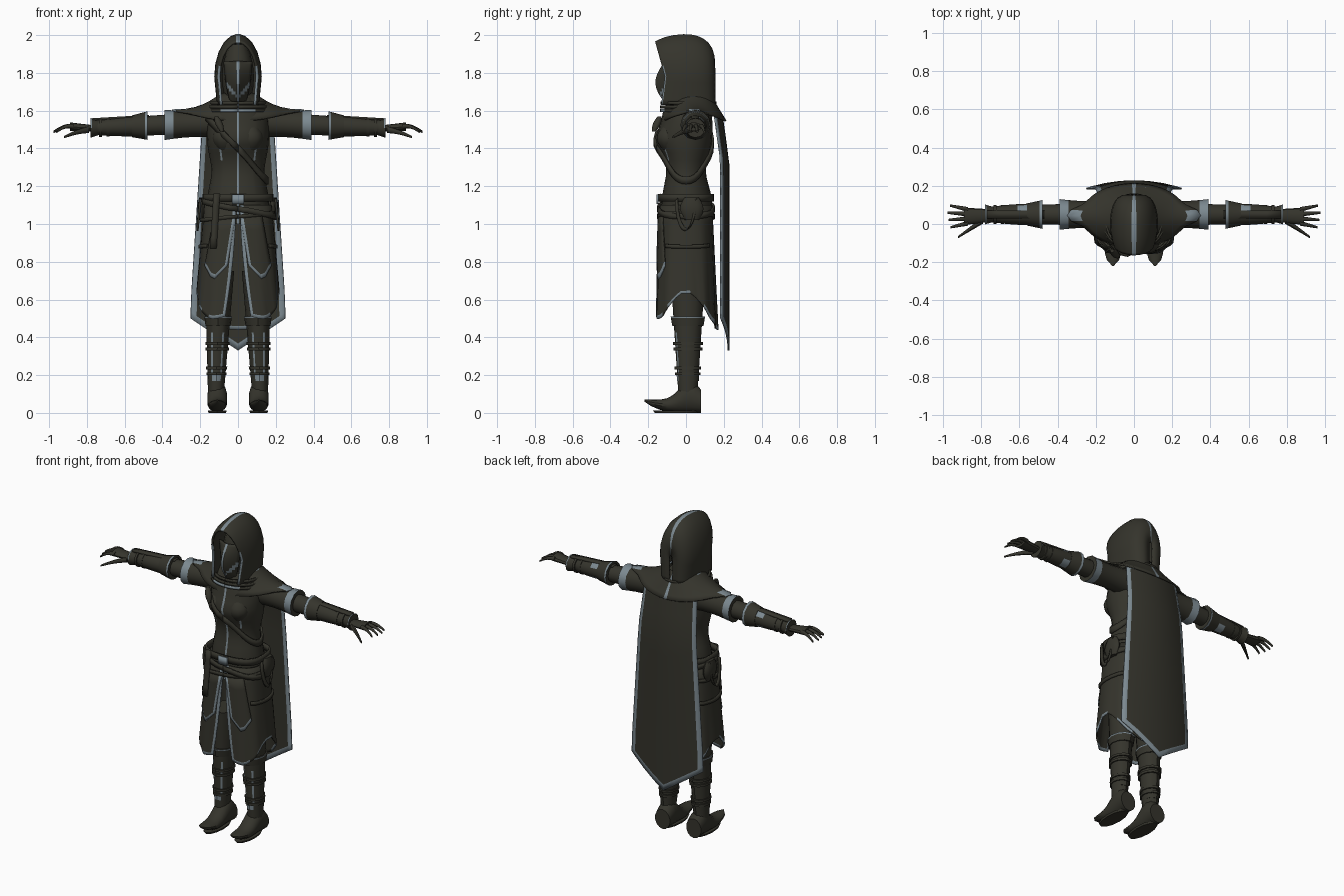
import bpy, bmesh
from math import sin, cos, pi, tau, exp, sqrt, copysign, radians
from mathutils import Vector

if "Cube" in bpy.data.objects:
    bpy.data.objects.remove(bpy.data.objects["Cube"], do_unlink=True)


def material(name, colour):
    mat = bpy.data.materials.new(name)
    mat.use_nodes = True
    mat.diffuse_color = colour
    mat.node_tree.nodes["Principled BSDF"].inputs["Base Color"].default_value = colour
    return mat


materials = [material("dark_olive_cloth", (.035, .034, .025, 1)),
             material("grey_blue_trim", (.2, .25, .28, 1))]
made = []


def plain(u, v):
    return False


def all_trim(u, v):
    return True


def start_trim(u, v):
    return v < .2


def end_trim(u, v):
    return v > .8


def near(value, target, reach):
    return abs(value - target) < reach


def bump(value, centre, width):
    return exp(-((value - centre) / width) ** 2)


def span(first, last, count):
    return [first + (last - first) * k / count for k in range(count + 1)]


def turns(count, stripes=(), half=.04):
    """Angles around a body, with a narrow strip at each listed step."""
    steps = [(tau * k / count, k in stripes) for k in range(count)]
    return [angle + offset for angle, strip in steps for offset in ((-half, half) if strip else (0,))]


def sheet(name, point, us, vs, trim=plain, thick=.008, mirror=False, closed=False):
    """Surface from a function of two parameters; trim(u, v) picks the colour of each face."""
    bm = bmesh.new()
    rows = [[bm.verts.new(point(u, v)) for u in us] for v in vs]
    ends = us[1:] + ([us[0] + tau] if closed else [])
    for j in range(len(vs) - 1):
        for i, end in enumerate(ends):
            k = (i + 1) % len(us)
            face = bm.faces.new((rows[j][i], rows[j][k], rows[j + 1][k], rows[j + 1][i]))
            face.material_index = int(trim((us[i] + end) / 2, (vs[j] + vs[j + 1]) / 2))
    if closed and not thick:
        bm.faces.new(rows[0])
        bm.faces.new(rows[-1])
    bmesh.ops.recalc_face_normals(bm, faces=bm.faces)
    mesh = bpy.data.meshes.new(name)
    bm.to_mesh(mesh)
    bm.free()
    for mat in materials:
        mesh.materials.append(mat)
    part = bpy.data.objects.new(name, mesh)
    bpy.context.collection.objects.link(part)
    if thick:
        solid = part.modifiers.new("thickness", 'SOLIDIFY')
        solid.thickness, solid.offset = thick, 0
    if mirror:
        part.modifiers.new("mirror", 'MIRROR')
    made.append(part)


def tapered(name, start, end, r_start, r_end, flat=1, bulge=0, sag=0, trim=plain, around=turns(12), mirror=True):
    """Capped limb along its longest axis, with an optional swelling and bend."""
    start, end = Vector(start), Vector(end)
    reach = end - start
    main = max(range(3), key=lambda k: abs(reach[k]))
    side, depth = [k for k in range(3) if k != main]

    def point(u, v):
        p = start + reach * v
        r = r_start + (r_end - r_start) * v + bulge * sin(pi * v)
        p.z += sag * sin(pi * v)
        p[side] += r * sin(u)
        p[depth] -= r * flat * cos(u)
        return p
    sheet(name, point, around, span(0, 1, 6), trim, 0, mirror, True)


def ribbon(name, path, side, trim=plain, thick=.012, mirror=False):
    side = Vector(side)
    sheet(name, lambda u, v: Vector(path[u]) + side * v, list(range(len(path))), (-.5, .5), trim, thick, mirror)


def loop(name, surface, z, slope, scale, height, arc=(0, tau), trim=plain, mirror=False):
    """Strap that follows a body surface, tilted from side to side."""
    path = [surface(t, z + slope * sin(t), scale) for t in span(*arc, 32)]
    ribbon(name, path, (0, 0, height), trim, mirror=mirror)


# Torso with a centre stripe and side-front seams
def torso(t, z, scale=1):
    neck, waist = bump(z, 1.7, .08), bump(z, 1.28, .1)
    width = .165 - .025 * waist - .09 * neck
    front = .13 + .035 * bump(z, 1.45, .06) - .025 * waist - .05 * neck
    back = .14 - .035 * waist - .03 * neck
    return (width * scale * sin(t), -cos(t) * scale * (front if cos(t) > 0 else back), z)


sheet("torso", torso, turns(20, (0, 2, 18)), span(1, 1.67, 16), thick=0, closed=True,
      trim=lambda t, z: near(t, 0, .01) or near(z, 1.42, .1) and near(abs(t - pi), pi * .8, .03))
tapered("bust", (.07, -.09, 1.38), (.07, -.09, 1.53), .02, .02, bulge=.045)


# Hood: arches swept from the brim to the back of the head
def hood(u, b):
    over = min(abs(u), 1) * pi / 2
    leg = max(0, abs(u) - 1)
    spread = sqrt(cos(b))
    brim = .07 * max(0, -sin(b)) * cos(over)
    return (copysign(.12 * spread * sin(over) * (1 - .12 * leg), u),
            .15 * sin(b) - brim - .02 * leg * (b < 0),
            1.78 + .22 * spread * cos(over) - .15 * leg)


half_arch = [.06] + span(.2, 2, 9)
sheet("hood", hood, [-u for u in reversed(half_arch)] + half_arch, [-.82] + span(-.75, 1.56, 10), thick=.012,
      trim=lambda u, b: near(u, 0, .01) or b < -.75 and abs(u) > .8)

# Head, pointed mask and scarf
tapered("head", (0, 0, 1.6), (0, 0, 1.95), .05, .05, 1.2, bulge=.035, mirror=False)


def mask(u, v):
    return (.075 * u * (.4 + .6 * sqrt(v)),
            -.08 - (1 - abs(u)) * (.03 + .055 * sin(pi * v)), 1.64 + .22 * v)


sheet("mask", mask, [-1, -.8, -.6, -.4, -.2, -.08, .08, .2, .4, .6, .8, 1], span(0, 1, 14),
      lambda u, v: near(u, 0, .01) or near(v, .15 + .3 * abs(u), .05))
for step in range(3):
    loop("neck_scarf", torso, 1.6 + .02 * step, 0, 1.1 + .08 * step, .015,
         trim=lambda t, v: step == 0 and near(abs(t - 16), 16, 3))


# Shoulder mantle with pointed tips
def mantle(t, v):
    s = abs(sin(t))
    tip = max(0, s - .93) / .07 * v ** 4
    return (copysign(.085 + .19 * v + .075 * tip, sin(t)) * s,
            .03 + .015 * v - cos(t) * (.09 + .075 * v),
            1.69 - .145 * v + (.045 * s * s + .012 * tip) * v * v)


sheet("shoulder_mantle", mantle, turns(36, (0, 18)), span(0, 1, 6), thick=.01, closed=True,
      trim=lambda t, v: near(t % pi, 0, .01) or near(t % pi, pi / 2, .2) and (v > .8 or v < .2))


# Cape with bordered edges and a pointed hem
def cape(u, v):
    drop = v * (1.08 + .17 * (1 - abs(u)))
    return (u * (.185 + .065 * min(1, drop)), .19 + .035 * min(1, drop * 4) - .04 * u * u, 1.58 - drop)


sheet("cape", cape, [-1, -.88] + span(-.6, .6, 4) + [.88, 1], [0, .02] + span(.1, .97, 8) + [1],
      lambda u, v: abs(u) > .9 or not near(v, .5, .48))


# Coat skirt, slit at the front, with a pointed hem
def skirt_surface(t, z, scale=1):
    flare = (1.1 - z) * 2
    s, c = sin(t), cos(t)
    fold = scale * (1 + .02 * flare * cos(12 * t))
    return ((.175 + .042 * flare) * fold * copysign(abs(s) ** .8, s),
            -(.135 + .022 * flare) * fold * copysign(abs(c) ** .7, c), z)


def skirt(u, v):
    slit = .03 + .2 * v * v
    t = slit + u * (tau - 2 * slit)
    hem = .64 - .2 * abs(cos(t)) ** 1.2 + .08 * max(0, cos(t)) ** 8
    return skirt_surface(t, 1.1 + v * (hem - 1.1))


sheet("coat_skirt", skirt, [0, .012] + span(.03, .97, 40) + [.988, 1], span(0, .97, 6) + [1],
      lambda u, v: not near(u, .5, .49) or v > .97 and sin(40 * u) > -.5)


# Short pointed front panels over the skirt
def panel(u, v):
    hem = .7 + .16 * abs(u - .5)
    return skirt_surface(.03 + .16 * v + u * (.62 + .1 * v), 1.04 + v * (hem - 1.04), 1.05)


sheet("front_panel", panel, [0, .1] + span(.25, 1, 4), span(0, .93, 4) + [1],
      lambda u, v: u < .1 or v > .93, mirror=True)

# Belts, straps, buckle and pouches
loop("waist_belt", skirt_surface, 1.14, 0, 1.06, .04)
loop("hip_belt", skirt_surface, 1.08, -.04, 1.08, .03)
loop("lower_belt", skirt_surface, 1.04, .02, 1.07, .02)
loop("thigh_strap", skirt_surface, .9, -.02, 1.04, .02, (.9, 2.4), mirror=True)
loop("chest_strap", torso, 1.4, -.17, 1.06, .04)
loop("buckle", skirt_surface, 1.13, 0, 1.13, .05, (-.1, .1), all_trim)
ribbon("hanging_strap", [skirt_surface(-.55, z, 1.12) for z in span(1.16, .87, 5)], (.035, 0, 0))
ribbon("side_loop", [(.2 + .015 * sin(a), .05 * -cos(a), 1.13 - .16 * sin(a)) for a in span(0, pi, 10)],
       (0, .015, .015), mirror=True)
tapered("hip_pouch", (.19, .03, 1.02), (.19, .03, 1.14), .015, .015, 2.5, bulge=.01)
tapered("strap_clasp", (-.085, -.17, 1.49), (-.115, -.14, 1.57), .01, .01, bulge=.01, mirror=False)


# Legs with shin trim, cuffs and straps
def leg(z):
    return (.12 - .03 * z, .01, z)


tapered("leg", leg(.75), leg(.1), .077, .042, 1.2, around=turns(12, (1, 11), .1),
        trim=lambda u, v: near(v, .65, .2) and near(abs(u - pi), pi * 5 / 6, .05))
tapered("knee_cuff", leg(.51), leg(.46), .073, .066, 1.25, trim=start_trim)
tapered("ankle_cuff", leg(.21), leg(.17), .048, .046, 1.25, trim=lambda u, v: cos(u) > .8)
for z in (.2, .23, .33, .36):
    r = .042 + .06 * z
    tapered("boot_strap", leg(z), leg(z + .015), r, r, 1.25)


# Boots with upturned toes
def boot(t, v):
    top, bottom = .07 + .1 * bump(v, .2, .25), .06 * v ** 4
    width = .05 * sqrt(1 - v ** 4) + .003
    return (.11 + width * sin(t), .08 - .3 * v, (top + bottom - (top - bottom) * cos(t)) / 2)


sheet("boot", boot, turns(14), span(0, 1, 10), thick=0, mirror=True, closed=True)
tapered("boot_sole", (.11, -.05, 0), (.11, -.05, .012), .046, .05, 2.5)


# Sleeves and bracers along the arm line
def arm(x):
    return (x, .05, 1.54 - .04 * x)


tapered("upper_sleeve", arm(.1), arm(.39), .08, .08, bulge=-.01, trim=end_trim)
tapered("inner_sleeve", arm(.36), arm(.52), .055, .05)
tapered("elbow_cuff", arm(.48), arm(.56), .075, .058, trim=start_trim)
tapered("bracer", arm(.54), arm(.75), .057, .04, .95, bulge=.003,
        trim=lambda u, v: near(abs(cos(u)), .7, .3) and v < .3 and sin(u) > 0)
tapered("wrist_cuff", arm(.74), arm(.78), .04, .052, trim=lambda u, v: v > .8 and cos(u) < 0)
ribbon("bracer_plate", [(x, .05, 1.572 - .06 * (x - .47)) for x in span(.47, .77, 4)], (0, .04, 0), mirror=True)
for x in (.68, .72):
    tapered("bracer_strap", arm(x), arm(x + .015), .05, .049)

# Gloves
tapered("palm", (.75, .045, 1.505), (.89, .04, 1.515), .032, .046, .5)
for k in range(4):
    spread = k - 1.5
    tapered("finger", (.87, .04 + .024 * spread, 1.517), (.98 - .012 * abs(spread - .2), .04 + .038 * spread, 1.488),
            .013, .006, sag=.012)
tapered("thumb", (.79, .02, 1.5), (.92, -.068, 1.46), .018, .006, sag=.005)

# Soft shading with sharp creases
bpy.ops.object.select_all(action='DESELECT')
for part in made:
    part.select_set(True)
bpy.context.view_layer.objects.active = made[0]
bpy.ops.object.shade_smooth_by_angle(angle=radians(35))
